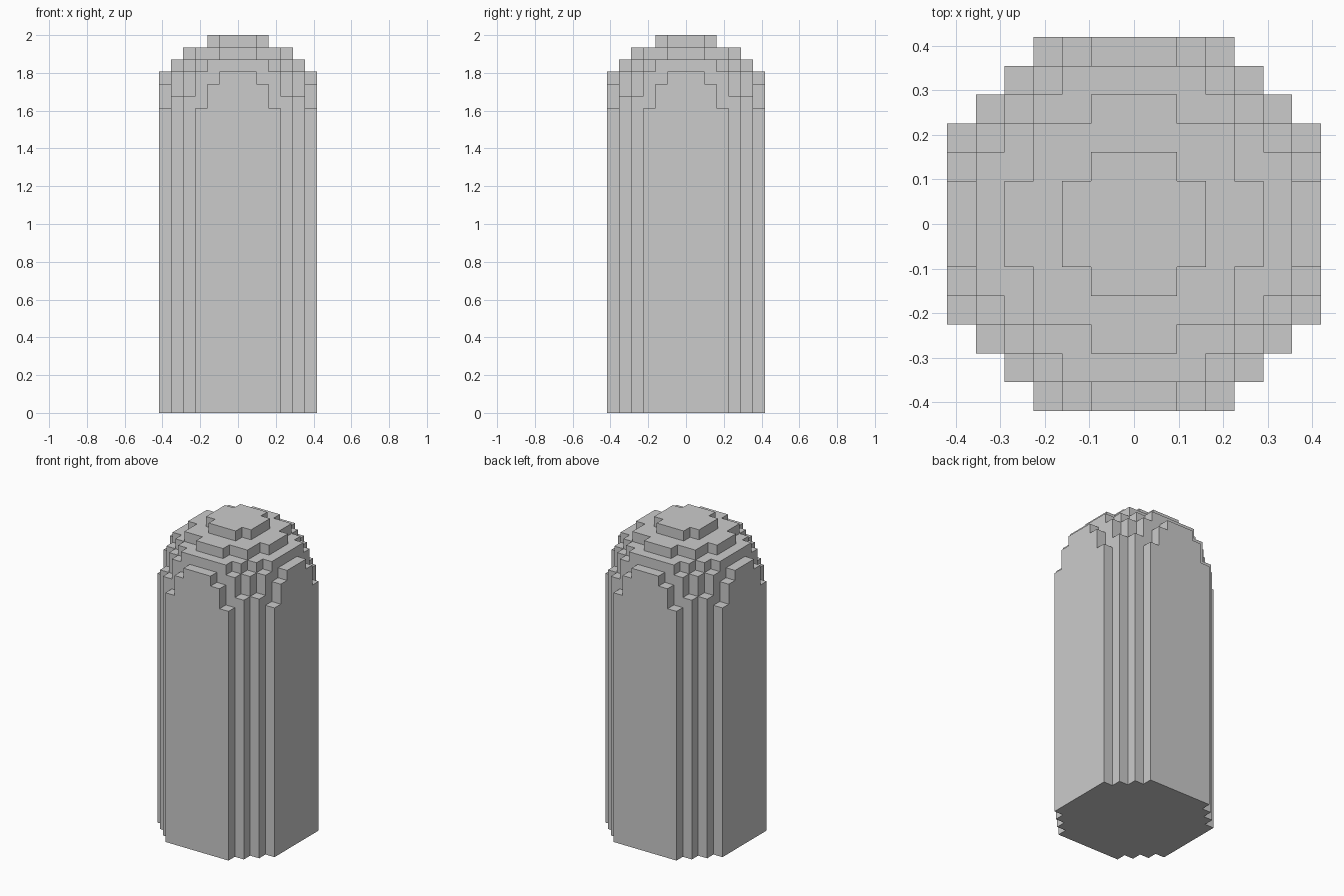
import bpy, bmesh, math

if "Cube" in bpy.data.objects:
    bpy.data.objects.remove(bpy.data.objects["Cube"])

# Blocky domed pillar: stacked layers of square cells
U = 2 / 31                        # cell size
# (bottom, top, squared radius in cells) of every layer
LAYERS = [(0, 25, 46), (25, 26, 43), (26, 27, 40.5), (27, 28, 38),
          (28, 29, 30.5), (29, 30, 19), (30, 31, 6)]


def filled(i, j, k):
    return 0 <= k < len(LAYERS) and i * i + j * j <= LAYERS[k][2]


bm = bmesh.new()


def quad(*corners):
    bm.faces.new([bm.verts.new((x * U, y * U, z * U)) for x, y, z in corners])


for k, (z0, z1, _) in enumerate(LAYERS):
    for i in range(-6, 7):
        for j in range(-6, 7):
            if not filled(i, j, k):
                continue
            a, b, c, d = i - .5, i + .5, j - .5, j + .5
            # exposed top and bottom
            if not filled(i, j, k + 1):
                quad((a, c, z1), (b, c, z1), (b, d, z1), (a, d, z1))
            if k == 0:
                quad((a, d, z0), (b, d, z0), (b, c, z0), (a, c, z0))
            # exposed sides
            ring = [(a, c), (b, c), (b, d), (a, d)]
            for s, (di, dj) in enumerate([(0, -1), (1, 0), (0, 1), (-1, 0)]):
                if not filled(i + di, j + dj, k):
                    p, q = ring[s], ring[(s + 1) % 4]
                    quad((*p, z0), (*q, z0), (*q, z1), (*p, z1))

# Weld the cells and merge coplanar faces
bmesh.ops.remove_doubles(bm, verts=bm.verts[:], dist=1e-4)
bmesh.ops.dissolve_limit(bm, angle_limit=math.radians(1),
                         verts=bm.verts[:], edges=bm.edges[:])
mesh = bpy.data.meshes.new("domed_pillar")
bm.to_mesh(mesh)
bm.free()
bpy.context.collection.objects.link(bpy.data.objects.new("domed_pillar", mesh))
